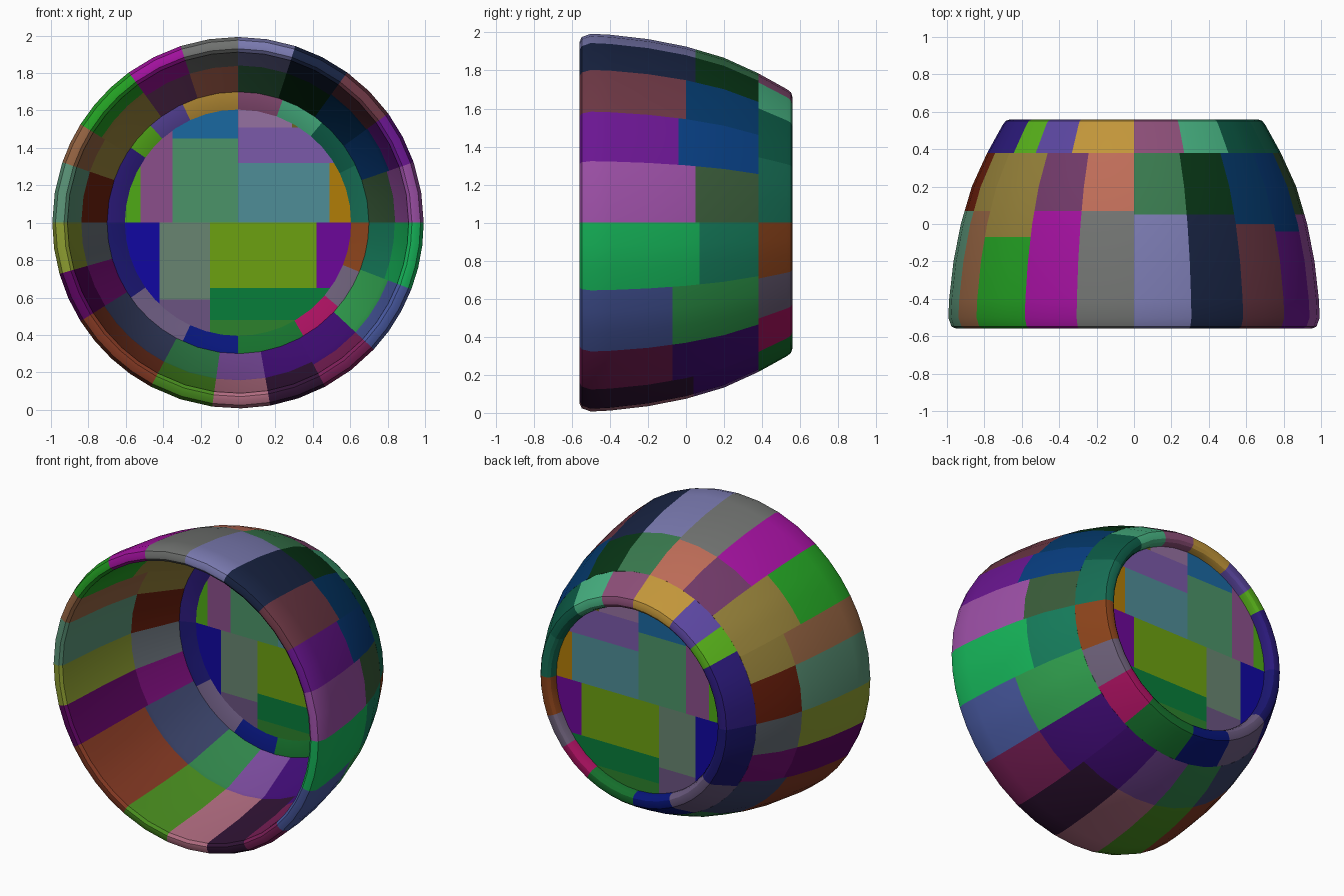
import bpy, bmesh, math
from mathutils import Vector

if "Cube" in bpy.data.objects:
    bpy.data.objects.remove(bpy.data.objects["Cube"])

# shell profile as (y, radius), front lip to back
OUTER = [(-.56, .95), (-.548, .976), (-.5, .993), (-.4, .988), (-.2, .965),
         (0, .926), (.2, .867), (.38, .785), (.53, .702)]
INNER = [(-.56, .93), (-.545, .912), (-.48, .905), (-.2, .88), (.07, .838), (.38, .70)]
RIM = [(.552, .685), (.56, .66), (.558, .635), (.545, .617), (.52, .607), (.42, .605)]
CENTRE = Vector((0, 0, 1))


def colour(hex_code):
    rgb = [(int(hex_code[i:i + 2], 16) / 255) ** 2.2 for i in (0, 2, 4)]
    m = bpy.data.materials.new("tint_" + hex_code)
    m.diffuse_color = (*rgb, 1)
    m.use_nodes = True
    m.node_tree.nodes["Principled BSDF"].inputs["Base Color"].default_value = m.diffuse_color
    return m


def finish(name, bm, hex_code):
    bmesh.ops.recalc_face_normals(bm, faces=bm.faces)
    me = bpy.data.meshes.new(name)
    bm.to_mesh(me)
    bm.free()
    ob = bpy.data.objects.new(name, me)
    me.materials.append(colour(hex_code))
    bpy.context.collection.objects.link(ob)


def clip(curve, y0, y1):
    def at(y):
        for (a, r), (b, s) in zip(curve, curve[1:]):
            if a <= y <= b:
                return (y, r + (s - r) * (y - a) / (b - a))
    return [at(y0)] + [p for p in curve if y0 < p[0] < y1] + [at(y1)]


def wedge(name, section, a0, a1, hex_code):
    """Closed lathe segment; angles in degrees clockwise from the top."""
    bm = bmesh.new()
    steps = max(2, round((a1 - a0) / 8))
    rows = []
    for i in range(steps + 1):
        a = math.radians(a0 + (a1 - a0) * i / steps)
        rows.append([bm.verts.new(CENTRE + Vector((r * math.sin(a), y, r * math.cos(a))))
                     for y, r in section])
    n = len(section)
    for p, q in zip(rows, rows[1:]):
        for j in range(n):
            k = (j + 1) % n
            bm.faces.new((p[j], p[k], q[k], q[j]))
    bm.faces.new(rows[0])
    bm.faces.new(rows[-1])
    finish(name, bm, hex_code)


def plate(name, x0, x1, z0, z1, hex_code):
    """Rectangular tile trimmed to the round back plate."""
    bm = bmesh.new()
    ring = [math.tau * i / 45 for i in range(45)]
    f = bm.faces.new([bm.verts.new((.612 * math.sin(a), .42, 1 + .612 * math.cos(a)))
                      for a in ring])
    for co, no in (((x0, 0, 0), (-1, 0, 0)), ((x1, 0, 0), (1, 0, 0)),
                   ((0, 0, z0), (0, 0, -1)), ((0, 0, z1), (0, 0, 1))):
        bmesh.ops.bisect_plane(bm, geom=bm.verts[:] + bm.edges[:] + bm.faces[:],
                               plane_co=co, plane_no=no, clear_outer=True)
    if bm.faces:
        ext = bmesh.ops.extrude_face_region(bm, geom=bm.faces[:])
        verts = [v for v in ext["geom"] if isinstance(v, bmesh.types.BMVert)]
        bmesh.ops.translate(bm, verts=verts, vec=(0, .08, 0))
    finish(name, bm, hex_code)


# shell: two rows of curved panels (start angle, row split, front tint, rear tint)
PANELS = [(0, .05, "7a7ab0", "3c7a50"), (18, .05, "1e2844", "10381c"),
          (36, .0, "6c3a46", "0c3c6c"), (54, -.04, "6a1c90", "104080"),
          (71, .05, "9a50a4", "3c5c3c"), (90, .07, "1cb45a", "1c7c5c"),
          (111, -.07, "4a5aa0", "34a050"), (133, -.07, "7a2458", "441478"),
          (152, .04, "341a38", "441478"), (170, .04, "b06c80", "7a4c9c"),
          (188, .04, "4a8c24", "34844c"), (208, .04, "843c28", "3c4468"),
          (238, .07, "5c0c60", "741474"), (254, .07, "8c9c34", "687078"),
          (270, .07, "5c9478", "6c2414"), (289, .07, "946444", "94803c"),
          (302, -.07, "28a028", "94803c"), (324, .07, "a0189c", "703c68"),
          (342, .07, "707270", "bc6c58")]
ends = [p[0] for p in PANELS[1:]] + [360]
for (a0, mid, front, rear), a1 in zip(PANELS, ends):
    for name, y0, y1, tint in (("front_panel", -.56, mid, front),
                               ("rear_panel", mid, .38, rear)):
        wedge(name, clip(OUTER, y0, y1) + clip(INNER, y0, y1)[::-1], a0, a1, tint)

# rounded rear rim around the recessed back plate
collar = clip(OUTER, .38, .53) + RIM + [(.38, .70)]
RIM_TINTS = [(0, "8c5078"), (20, "48b080"), (40, "145c48"), (64, "1c6c54"),
             (90, "884420"), (112, "6c6078"), (130, "a81860"), (150, "1c7030"),
             (180, "101c7c"), (205, "6c5c80"), (235, "201c70"), (270, "30207c"),
             (305, "58b020"), (318, "5c48a0"), (335, "c0943c")]
ends = [p[0] for p in RIM_TINTS[1:]] + [360]
for (a0, tint), a1 in zip(RIM_TINTS, ends):
    wedge("rim_panel", collar, a0, a1, tint)

# recessed back plate tiles: x range, z range, tint
TILES = [(0, .49, 1, 1.32, "508c96"), (.49, .7, 1, 1.32, "b07c10"),
         (0, .7, 1.32, 1.51, "7a5aa8"), (0, .29, 1.51, 1.7, "9470a0"),
         (.29, .7, 1.51, 1.7, "6c6428"), (-.35, 0, 1.45, 1.7, "2068a0"),
         (-.35, 0, 1, 1.45, "4c9268"), (-.52, -.35, 1, 1.7, "8a508a"),
         (-.7, -.52, 1, 1.7, "50a81c"), (-.7, -.42, .3, 1, "1810a0"),
         (-.42, -.15, .59, 1, "688470"), (-.42, -.15, .3, .59, "6a5480"),
         (-.15, .42, .65, 1, "6ca018"), (.42, .7, .65, 1, "6c1098"),
         (-.15, .7, .48, .65, "107c3c"), (-.15, .7, .3, .48, "308030")]
for x0, x1, z0, z1, tint in TILES:
    plate("back_tile", x0, x1, z0, z1, tint)

bpy.ops.object.select_all(action="SELECT")
bpy.context.view_layer.objects.active = bpy.context.selected_objects[0]
bpy.ops.object.shade_smooth_by_angle(angle=math.radians(30))
